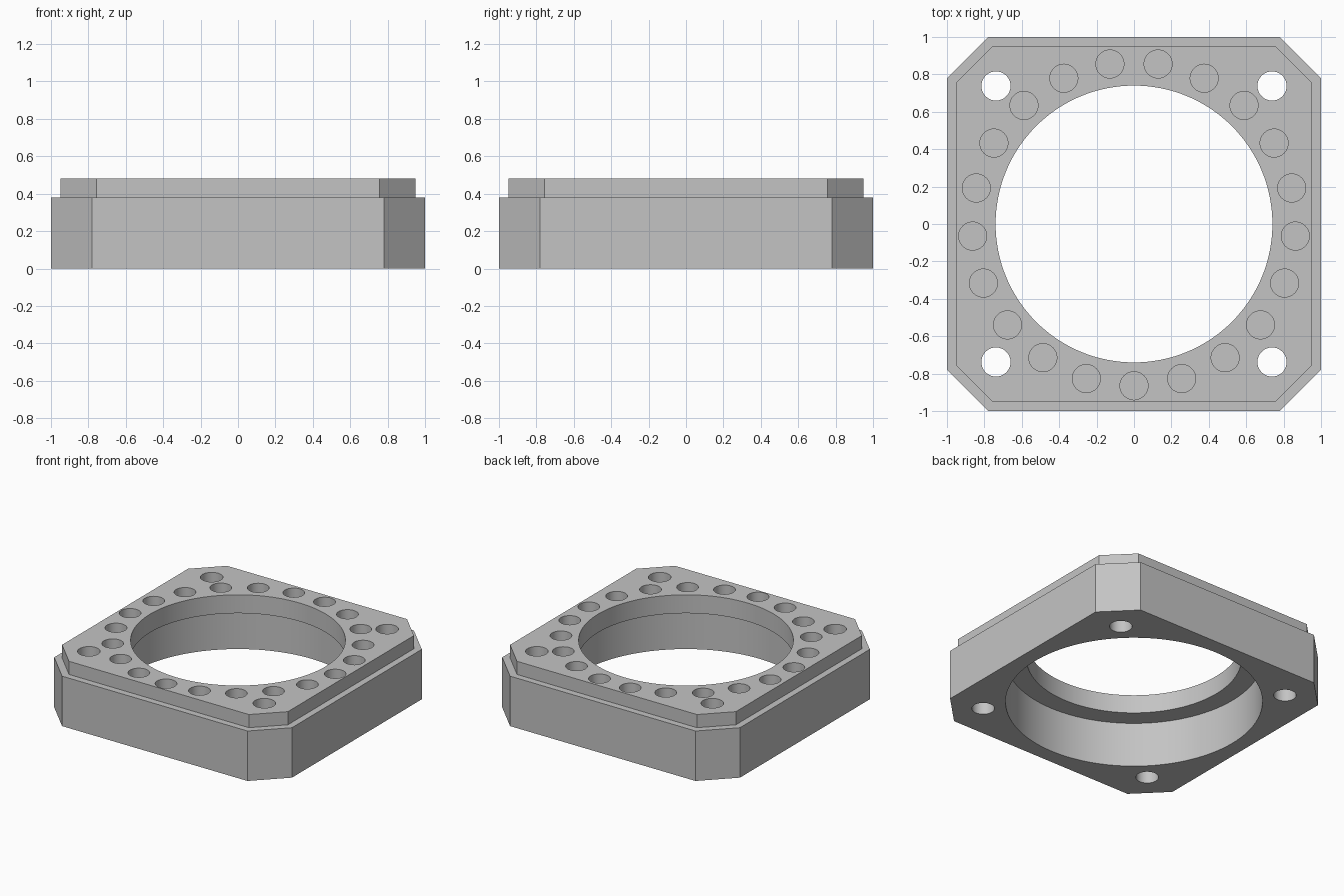
import bpy, bmesh, math

old = bpy.data.objects.get("Cube")
if old:
    bpy.data.objects.remove(old, do_unlink=True)

HEIGHT = 0.48        # total height
STEP_Z = 0.38        # top of the wide block
LEDGE_Z = 0.34       # ledge inside the bore
POCKET_DEPTH = 0.10

grey = bpy.data.materials.new("plain grey")
grey.use_nodes = True
grey.diffuse_color = (0.55, 0.55, 0.55, 1)
grey.node_tree.nodes["Principled BSDF"].inputs["Base Color"].default_value = (0.55, 0.55, 0.55, 1)


def octagon(half, flat):
    """Square outline with cut corners, counter-clockwise."""
    return [(flat, -half), (half, -flat), (half, flat), (flat, half),
            (-flat, half), (-half, flat), (-half, -flat), (-flat, -half)]


def circle(x, y, r, n):
    return [(x + r * math.cos(2 * math.pi * i / n),
             y + r * math.sin(2 * math.pi * i / n)) for i in range(n)]


def add_stack(bm, levels):
    """Closed solid through a list of (outline, z) rings, bottom to top."""
    rings = [[bm.verts.new((x, y, z)) for x, y in outline] for outline, z in levels]
    n = len(rings[0])
    for a, b in zip(rings, rings[1:]):
        for i in range(n):
            j = (i + 1) % n
            bm.faces.new((a[i], a[j], b[j], b[i]))
    bm.faces.new(rings[0][::-1])
    bm.faces.new(rings[-1])


def make_object(name, bm):
    mesh = bpy.data.meshes.new(name)
    bm.to_mesh(mesh)
    bm.free()
    mesh.materials.append(grey)
    obj = bpy.data.objects.new(name, mesh)
    bpy.context.collection.objects.link(obj)
    return obj


# Block with a narrower raised top
bm = bmesh.new()
wide, narrow = octagon(1.0, 0.78), octagon(0.95, 0.757)
add_stack(bm, [(wide, 0), (wide, STEP_Z), (narrow, STEP_Z), (narrow, HEIGHT)])
housing = make_object("flange_housing", bm)

# Stepped central bore
bm = bmesh.new()
big, small = circle(0, 0, 0.885, 128), circle(0, 0, 0.74, 128)
add_stack(bm, [(big, -0.1), (big, LEDGE_Z), (small, LEDGE_Z), (small, HEIGHT + 0.1)])

# Through holes in the corners
for sx in (-1, 1):
    for sy in (-1, 1):
        hole = circle(0.738 * sx, 0.738 * sy, 0.078, 40)
        add_stack(bm, [(hole, -0.1), (hole, HEIGHT + 0.1)])

# Ring of 21 blind pockets in the top
for k in range(21):
    a = -math.pi / 2 + 2 * math.pi * k / 21
    pocket = circle(0.865 * math.cos(a), 0.865 * math.sin(a), 0.075, 40)
    add_stack(bm, [(pocket, HEIGHT - POCKET_DEPTH), (pocket, HEIGHT + 0.1)])
cutter = make_object("hole_cutter", bm)
cutter.hide_render = True

# Cut every hole, then drop the cutter
cut = housing.modifiers.new("holes", 'BOOLEAN')
cut.operation = 'DIFFERENCE'
cut.solver = 'EXACT'
cut.object = cutter
bpy.ops.object.select_all(action='DESELECT')
bpy.context.view_layer.objects.active = housing
housing.select_set(True)
bpy.ops.object.modifier_apply(modifier=cut.name)
bpy.data.objects.remove(cutter, do_unlink=True)

# Smooth round walls, sharp edges elsewhere
bpy.ops.object.shade_smooth_by_angle(angle=math.radians(30))
